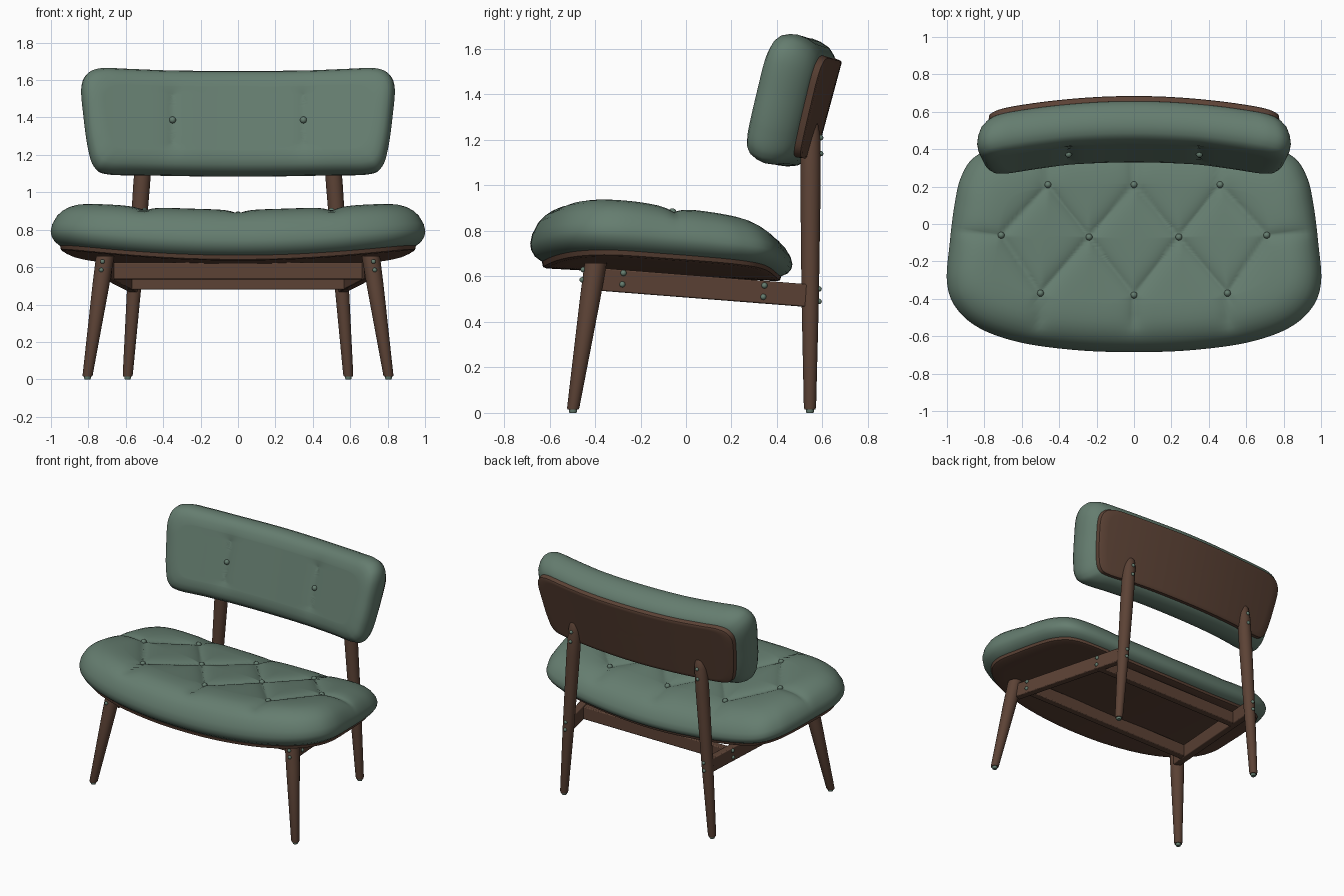
import bpy, bmesh, math
from mathutils import Vector

if "Cube" in bpy.data.objects:
    bpy.data.objects.remove(bpy.data.objects["Cube"])


def material(name, rgb):
    m = bpy.data.materials.new(name)
    m.diffuse_color = (*rgb, 1)
    m.use_nodes = True
    m.node_tree.nodes["Principled BSDF"].inputs["Base Color"].default_value = m.diffuse_color
    return m


GREEN = material("green_fabric", (0.130, 0.205, 0.160))
WOOD = material("brown_wood", (0.107, 0.055, 0.036))


def finish(name, bm, mat, angle=40):
    bmesh.ops.recalc_face_normals(bm, faces=bm.faces)
    me = bpy.data.meshes.new(name)
    bm.to_mesh(me)
    bm.free()
    me.materials.append(mat)
    ob = bpy.data.objects.new(name, me)
    bpy.context.collection.objects.link(ob)
    bpy.ops.object.select_all(action='DESELECT')
    ob.select_set(True)
    bpy.context.view_layer.objects.active = ob
    bpy.ops.object.shade_smooth_by_angle(angle=math.radians(angle))
    return ob


def skin(bm, rings):
    """Join equal rings of points; a ring of one point closes the end."""
    vs = [[bm.verts.new(p) for p in r] for r in rings]
    for a, b in zip(vs, vs[1:]):
        n = max(len(a), len(b))
        for i in range(n):
            j = (i + 1) % n
            if len(a) == 1:
                bm.faces.new((a[0], b[j], b[i]))
            elif len(b) == 1:
                bm.faces.new((a[i], a[j], b[0]))
            else:
                bm.faces.new((a[i], a[j], b[j], b[i]))


def outline(half, steps=12):
    """Mirror a half outline in x and smooth it into a closed curve."""
    pts = half + [(-x, y) for x, y in reversed(half[1:-1])]
    n, out = len(pts), []
    for i in range(n):
        p = [Vector(pts[(i + k) % n]) for k in (-1, 0, 1, 2)]
        for s in range(steps):
            t = s / steps
            out.append(0.5 * (2 * p[1] + (p[2] - p[0]) * t
                       + (2 * p[0] - 5 * p[1] + 4 * p[2] - p[3]) * t * t
                       + (3 * p[1] - p[0] - 3 * p[2] + p[3]) * t ** 3))
    return out


def pad(name, curve, centre, size, rim, place, mat, top=45, angle=40):
    """Cushion or plate: rim rows are (inset, height), both ends filled with rings."""
    def ring(d, h, k=1):
        if k == 0:
            return [place(0, centre, h)]
        return [place(p.x * (1 - d / size[0]) * k,
                      centre + (p.y - centre) * (1 - d / size[1]) * k, h) for p in curve]
    rings = [ring(*rim[0], i / 14) for i in range(14)]
    rings += [ring(d, h) for d, h in rim]
    rings += [ring(*rim[-1], 1 - i / top) for i in range(1, top + 1)]
    bm = bmesh.new()
    skin(bm, rings)
    return finish(name, bm, mat, angle)


def crease_depth(x, y, segs, depth, width):
    d = 9
    q = Vector((x, y))
    for a, b in segs:
        a, b = Vector(a), Vector(b)
        t = max(0, min(1, (q - a).dot(b - a) / (b - a).length_squared))
        d = min(d, (q - a - (b - a) * t).length)
    return depth * math.exp(-d / width)


def ball(name, pos, r):
    bm = bmesh.new()
    bmesh.ops.create_uvsphere(bm, u_segments=16, v_segments=10, radius=r)
    bmesh.ops.translate(bm, vec=pos, verts=bm.verts)
    finish(name, bm, GREEN)


def turned(name, a, b, profile, mat, n=28):
    """Round tapered post from a to b; profile rows are (fraction, radius)."""
    a, b = Vector(a), Vector(b)
    rings = [[a]]
    for t, r in profile:
        c = a.lerp(b, t)
        rings.append([c + Vector((r * math.cos(2 * math.pi * i / n),
                                  r * math.sin(2 * math.pi * i / n), 0)) for i in range(n)])
    rings.append([b])
    bm = bmesh.new()
    skin(bm, rings)
    finish(name, bm, mat)


def beam(name, a, b, width, height):
    a, b = Vector(a), Vector(b)
    side = (b - a).cross(Vector((0, 0, 1))).normalized() * width / 2
    up = Vector((0, 0, height / 2))
    bm = bmesh.new()
    skin(bm, [[a]] + [[p - side - up, p + side - up, p + side + up, p - side + up]
                      for p in (a, b)] + [[b]])
    ob = finish(name, bm, WOOD)
    mod = ob.modifiers.new("soft_edges", 'BEVEL')
    mod.width, mod.segments = 0.006, 2


def fade(h):
    t = max(0, min(1, (h - 0.5) / 0.5))
    return t * t * (3 - 2 * t)


# Seat tufting: diamond pattern of buttons and creases
back_row = [(-0.46, 0.21), (0, 0.21), (0.46, 0.21)]
mid_row = [(-0.71, -0.06), (-0.24, -0.07), (0.24, -0.07), (0.71, -0.06)]
front_row = [(-0.5, -0.37), (0, -0.38), (0.5, -0.37)]
seat_creases = []
for row, end in ((back_row, 0.34), (front_row, -0.52)):
    for i, p in enumerate(row):
        seat_creases += [(p, mid_row[i]), (p, mid_row[i + 1]), (p, (p[0], end))]
seat_creases += [(mid_row[0], (-0.95, -0.04)), (mid_row[3], (0.95, -0.04))]


def seat_place(x, y, h):
    z = 0.62 - 0.06 * y + 0.08 * x * x + h * (0.235 - 0.06 * y)
    if h > 0.5:
        z -= fade(h) * crease_depth(x, y, seat_creases, 0.026, 0.04)
    return Vector((x, y, z))


# Seat cushion and its wooden pan
seat_curve = outline([(0, -0.685), (0.3, -0.675), (0.6, -0.635), (0.82, -0.56), (0.95, -0.45),
                      (1.0, -0.31), (0.985, -0.1), (0.96, 0.1), (0.925, 0.25), (0.85, 0.36),
                      (0.7, 0.415), (0.4, 0.45), (0, 0.468)])
pad("seat_cushion", seat_curve, -0.1, (1.0, 0.57),
    [(0.06, 0), (0.02, 0.1), (0.004, 0.2), (0, 0.3), (0.008, 0.45), (0.035, 0.65),
     (0.06, 0.76), (0.09, 0.85), (0.125, 0.92), (0.16, 0.96), (0.2, 0.985), (0.25, 1)],
    seat_place, GREEN, angle=80)
pad("seat_pan", seat_curve, -0.1, (1.0, 0.57),
    [(0.07, -0.08), (0.055, -0.06), (0.05, 0.02)], seat_place, WOOD, top=14)
for p in back_row + mid_row + front_row:
    ball("seat_button", seat_place(*p, 1) + Vector((0, 0, 0.005)), 0.018)

# Backrest cushion and its curved wooden panel
back_creases = [((s * 0.35, -0.16), (s * 0.35, 0.11)) for s in (-1, 1)]


def back_place(x, v, h):
    t = h * 0.23
    if h > 0.5:
        t -= fade(h) * crease_depth(x, v, back_creases, 0.016, 0.05)
    return Vector((x, 0.61 - 0.14 * x * x + 0.26 * v - 0.966 * t, 1.36 + 0.966 * v + 0.26 * t))


back_curve = outline([(0, 0.262), (0.35, 0.264), (0.6, 0.274), (0.73, 0.278), (0.805, 0.25),
                      (0.838, 0.17), (0.825, 0.0), (0.803, -0.16), (0.77, -0.265),
                      (0.7, -0.302), (0.5, -0.308), (0, -0.315)])
pad("backrest_cushion", back_curve, -0.02, (0.84, 0.29),
    [(0.07, 0), (0.045, 0.08), (0.02, 0.2), (0.005, 0.38), (0, 0.55), (0.006, 0.7),
     (0.02, 0.84), (0.04, 0.92), (0.07, 0.975), (0.11, 1)],
    back_place, GREEN, angle=80)
pad("backrest_panel", back_curve, -0.02, (0.84, 0.29),
    [(0.072, -0.11), (0.064, -0.09), (0.06, 0.03)], back_place, WOOD, top=14)
for s in (-1, 1):
    ball("backrest_button", back_place(s * 0.35, -0.03, 1) + Vector((0, -0.005, 0)), 0.018)

# Legs, side rails, feet and screws on both sides
for s in (-1, 1):
    turned("front_leg", (s * 0.805, -0.497, 0.015), (s * 0.71, -0.397, 0.66),
           [(0, 0.024), (0.01, 0.027), (0.75, 0.045), (1, 0.049)], WOOD)
    turned("back_leg", (s * 0.59, 0.545, 0.015), (s * 0.497, 0.548, 1.29),
           [(0, 0.024), (0.01, 0.027), (0.38, 0.038), (0.8, 0.045), (0.94, 0.043),
            (0.98, 0.034), (1, 0.018)], WOOD)
    for x, y in ((0.805, -0.497), (0.59, 0.545)):
        turned("foot_cap", (s * x, y, 0), (s * x, y, 0.02), [(0, 0.015), (0.3, 0.018), (1, 0.018)], GREEN)
    beam("side_rail", (s * 0.70, -0.39, 0.588), (s * 0.56, 0.53, 0.516), 0.05, 0.1)
    for y, z, x in ((-0.275, 0.615, 0.707), (-0.28, 0.565, 0.707),
                    (0.345, 0.56, 0.613), (0.34, 0.51, 0.613)):
        ball("rail_screw", (s * x, y, z), 0.013)
    for z in (0.63, 0.585):
        ball("front_leg_screw", (s * (0.71 + (0.66 - z) * 0.147 + 0.01), -0.449 - (0.66 - z) * 0.1, z), 0.012)
    for z in (0.49, 0.545, 1.14, 1.21):
        ball("back_leg_screw", (s * (0.59 - z * 0.073), 0.585 + (z > 1) * 0.007, z), 0.012)

# Cross rails under the seat
beam("front_cross_rail", (-0.68, -0.28, 0.58), (0.68, -0.28, 0.58), 0.05, 0.09)
beam("back_cross_rail", (-0.59, 0.343, 0.525), (0.59, 0.343, 0.525), 0.05, 0.09)
